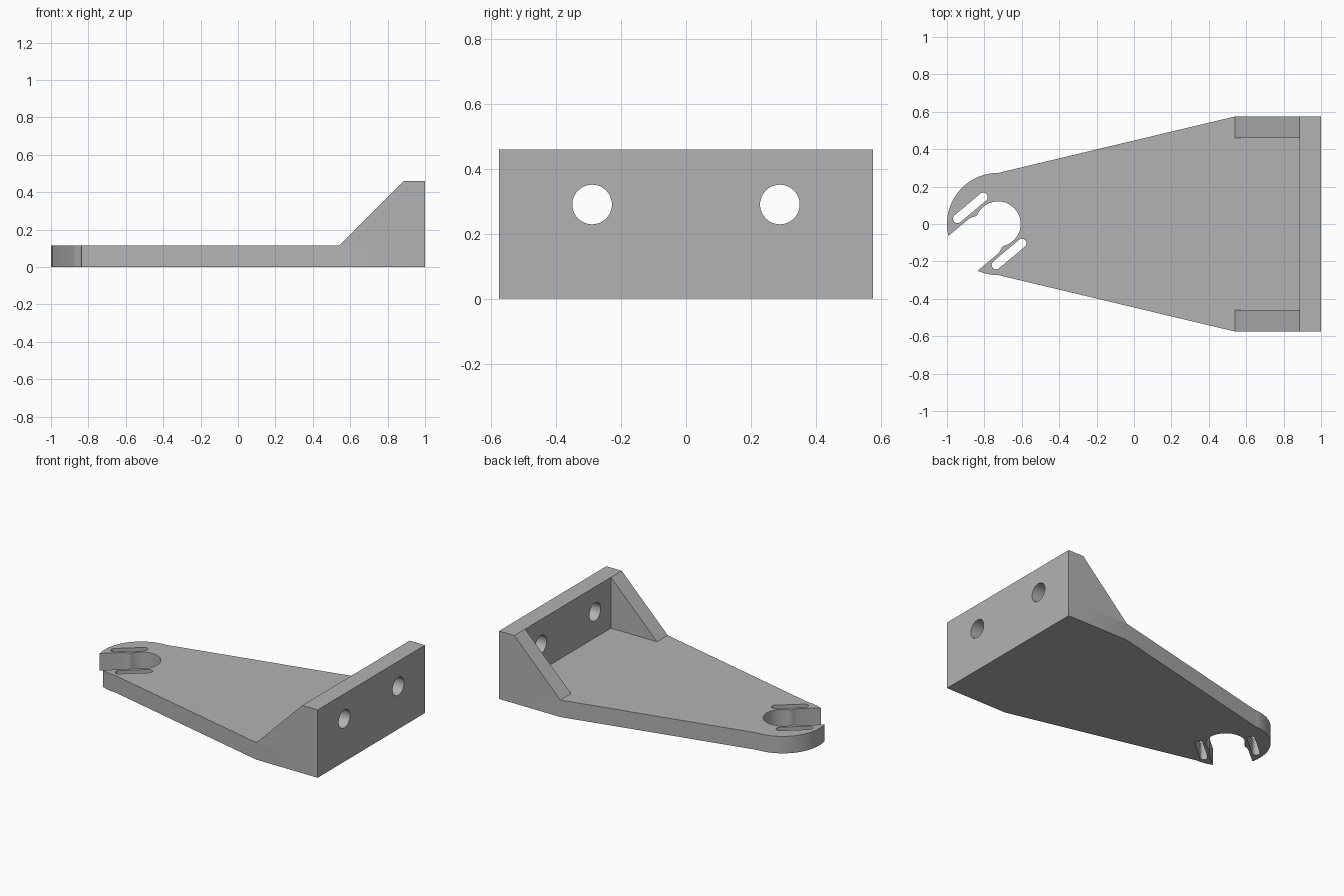
import bpy, bmesh
from math import sin, cos, radians, pi
from mathutils import Vector, Matrix

if "Cube" in bpy.data.objects:
    bpy.data.objects.remove(bpy.data.objects["Cube"])

HALF_W, THICK, WALL_H, WALL_X, GUSSET_X = 0.575, 0.115, 0.46, 0.885, 0.54
HUB, HUB_R, HOLE_R = Vector((-0.727, 0)), 0.273, 0.121
TILT = Matrix.Rotation(radians(40), 2)   # direction of the clip mouth

grey = bpy.data.materials.new("plain grey")
grey.use_nodes = True
grey.diffuse_color = (0.45, 0.45, 0.45, 1)
grey.node_tree.nodes["Principled BSDF"].inputs["Base Color"].default_value = grey.diffuse_color


def prism(name, outline, start, depth, plane="XY"):
    """Extrude a closed outline along the normal of its plane."""
    place = {"XY": lambda a, b, c: (a, b, c),
             "XZ": lambda a, b, c: (a, c, b),
             "YZ": lambda a, b, c: (c, a, b)}[plane]
    bm = bmesh.new()
    face = bm.faces.new([bm.verts.new(place(p[0], p[1], start)) for p in outline])
    grown = bmesh.ops.extrude_face_region(bm, geom=[face])
    moved = [v for v in grown["geom"] if isinstance(v, bmesh.types.BMVert)]
    bmesh.ops.translate(bm, verts=moved, vec=place(0, 0, depth))
    bmesh.ops.recalc_face_normals(bm, faces=bm.faces)
    mesh = bpy.data.meshes.new(name)
    bm.to_mesh(mesh)
    bm.free()
    mesh.materials.append(grey)
    obj = bpy.data.objects.new(name, mesh)
    bpy.context.collection.objects.link(obj)
    return obj


def arc(centre, r, a0, a1, steps):
    angles = [radians(a0 + (a1 - a0) * i / steps) for i in range(steps + 1)]
    return [Vector(centre) + Vector((r * cos(a), r * sin(a))) for a in angles]


def on_hub(points):
    """Move points from the tilted clip frame to the plate."""
    return [HUB + TILT @ Vector(p) for p in points]


def cut(obj, cutter):
    mod = obj.modifiers.new("cut", "BOOLEAN")
    mod.operation, mod.solver, mod.object = "DIFFERENCE", "EXACT", cutter
    cutter.hide_render = True
    cutter.hide_set(True)
    cutter.display_type = "WIRE"


def smooth(obj):
    bpy.ops.object.select_all(action="DESELECT")
    obj.select_set(True)
    bpy.context.view_layer.objects.active = obj
    bpy.ops.object.shade_smooth_by_angle(angle=radians(25))


# Tapered base plate with a rounded end and an open clip
lip = [(-0.1, 0.121), (-0.08, 0.116), (-0.066, 0.109)]
outline = [Vector((WALL_X, -HALF_W)), Vector((WALL_X, HALF_W)), Vector((GUSSET_X, HALF_W))]
outline += arc(HUB, HUB_R, 90, 193.5, 28)
outline += on_hub(lip)
outline += on_hub(arc((0, 0), HOLE_R, 117, -117, 48))
outline += on_hub([(a, -b) for a, b in reversed(lip)])
outline += arc(HUB, HUB_R, 246.5, 270, 8)
outline += [Vector((GUSSET_X, -HALF_W))]
plate = prism("base_plate", outline, 0, THICK)

# Flex slots either side of the clip
for side, name in ((1, "left"), (-1, "right")):
    ends = arc((0.032, 0.161 * side), 0.024, -90, 90, 10)
    ends += arc((-0.148, 0.161 * side), 0.024, 90, 270, 10)
    cut(plate, prism(name + "_slot_cutter", on_hub(ends), -0.1, 0.4))
smooth(plate)

# Mounting wall with two screw holes
wall = prism("mounting_wall", [(-HALF_W, 0), (HALF_W, 0), (HALF_W, WALL_H), (-HALF_W, WALL_H)],
             WALL_X, 1 - WALL_X, "YZ")
for side, name in ((1, "left"), (-1, "right")):
    ring = arc((0.289 * side, 0.29), 0.061, 0, 352.5, 47)
    cut(wall, prism(name + "_hole_cutter", ring, 0.7, 0.5, "YZ"))
smooth(wall)

# Triangular gussets at both edges
for start, name in ((HALF_W - THICK, "back_gusset"), (-HALF_W, "front_gusset")):
    prism(name, [(GUSSET_X, THICK), (WALL_X, THICK), (WALL_X, WALL_H)], start, THICK, "XZ")
